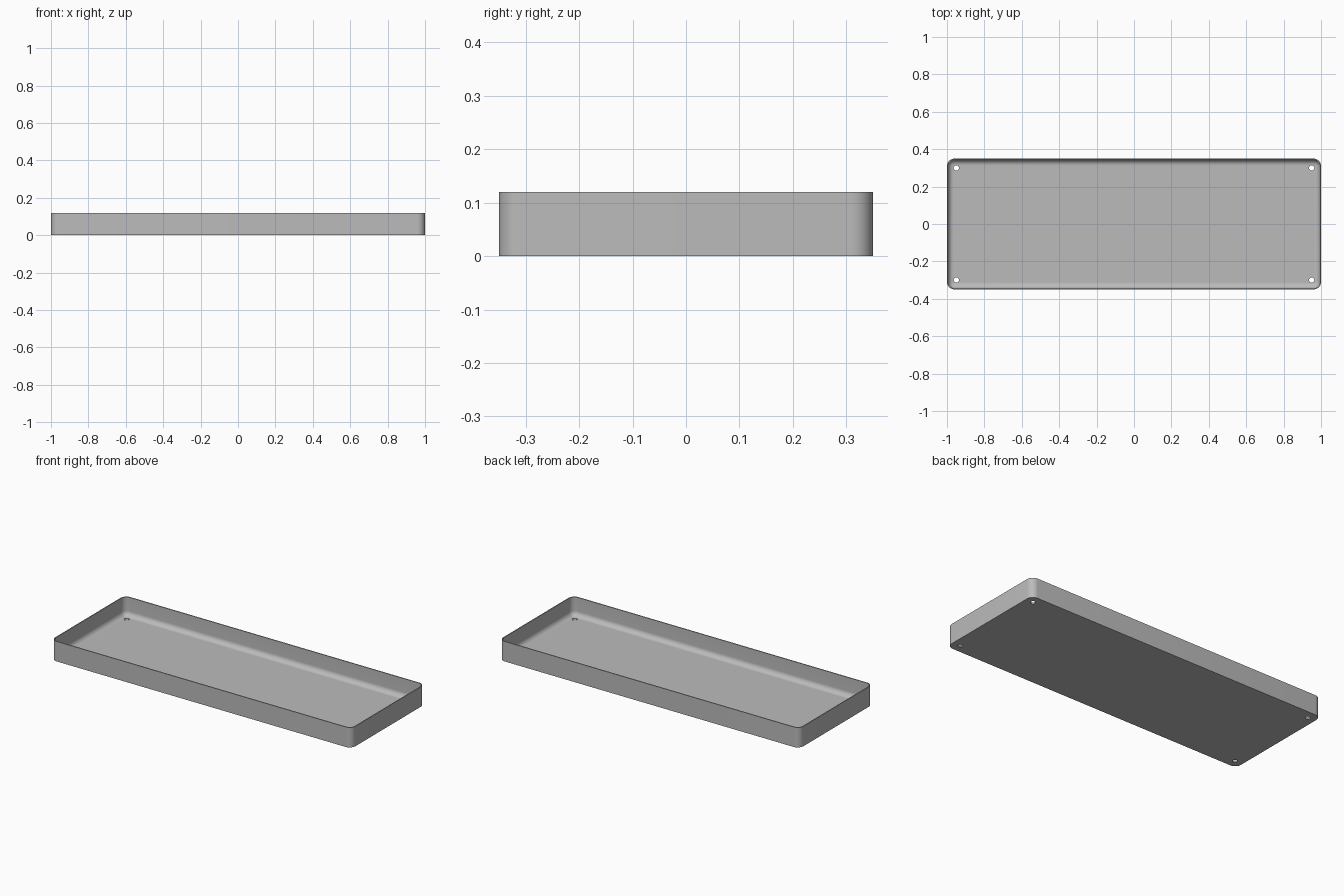
import bpy
import bmesh
from math import cos, sin, pi

cube = bpy.data.objects.get("Cube")
if cube:
    bpy.data.objects.remove(cube, do_unlink=True)

LENGTH, WIDTH, HEIGHT = 2.0, 0.70, 0.12
CORNER = 0.04       # outer plan radius
WALL = 0.006
FLOOR = 0.008
FILLET = 0.03       # inner floor-to-wall radius
STEPS = 10

grey = bpy.data.materials.new("plain grey")
grey.use_nodes = True
colour = (0.5, 0.5, 0.5, 1)
grey.diffuse_color = colour
grey.node_tree.nodes["Principled BSDF"].inputs["Base Color"].default_value = colour


def make_object(name, bm):
    bmesh.ops.recalc_face_normals(bm, faces=bm.faces)
    mesh = bpy.data.meshes.new(name)
    bm.to_mesh(mesh)
    bm.free()
    mesh.materials.append(grey)
    obj = bpy.data.objects.new(name, mesh)
    bpy.context.collection.objects.link(obj)
    return obj


def rounded_ring(bm, inset, z):
    """Rounded rectangle, moved inward from the outer outline."""
    radius = CORNER - inset
    cx, cy = LENGTH / 2 - CORNER, WIDTH / 2 - CORNER
    ring = []
    for i, (sx, sy) in enumerate(((1, 1), (-1, 1), (-1, -1), (1, -1))):
        for k in range(STEPS + 1):
            a = (i + k / STEPS) * pi / 2
            ring.append(bm.verts.new((sx * cx + radius * cos(a),
                                      sy * cy + radius * sin(a), z)))
    return ring


# Wall section: outside, rim, inside and the rounded transition to the floor
section = [(0, 0), (0, HEIGHT), (WALL, HEIGHT)]
for k in range(STEPS + 1):
    a = k / STEPS * pi / 2
    section.append((WALL + FILLET * (1 - cos(a)), FLOOR + FILLET * (1 - sin(a))))

bm = bmesh.new()
rings = [rounded_ring(bm, inset, z) for inset, z in section]
for lower, upper in zip(rings, rings[1:]):
    n = len(lower)
    for j in range(n):
        bm.faces.new((lower[j], lower[(j + 1) % n], upper[(j + 1) % n], upper[j]))
bm.faces.new(rings[0])
bm.faces.new(rings[-1])
tray = make_object("tray", bm)

# Four screw holes through the floor
bm = bmesh.new()
for x in (-0.95, 0.95):
    for y in (-0.30, 0.30):
        made = bmesh.ops.create_cone(bm, cap_ends=True, segments=32,
                                     radius1=0.014, radius2=0.014, depth=0.1)
        bmesh.ops.translate(bm, verts=made["verts"], vec=(x, y, 0))
cutter = make_object("hole_cutter", bm)
cutter.hide_render = True

bpy.ops.object.select_all(action='DESELECT')
tray.select_set(True)
bpy.context.view_layer.objects.active = tray
holes = tray.modifiers.new("screw holes", 'BOOLEAN')
holes.operation = 'DIFFERENCE'
holes.solver = 'EXACT'
holes.object = cutter
bpy.ops.object.modifier_apply(modifier=holes.name)
bpy.data.objects.remove(cutter, do_unlink=True)

# Smooth corners and fillet, crisp rim and base
bpy.ops.object.shade_smooth_by_angle(angle=pi / 6)
